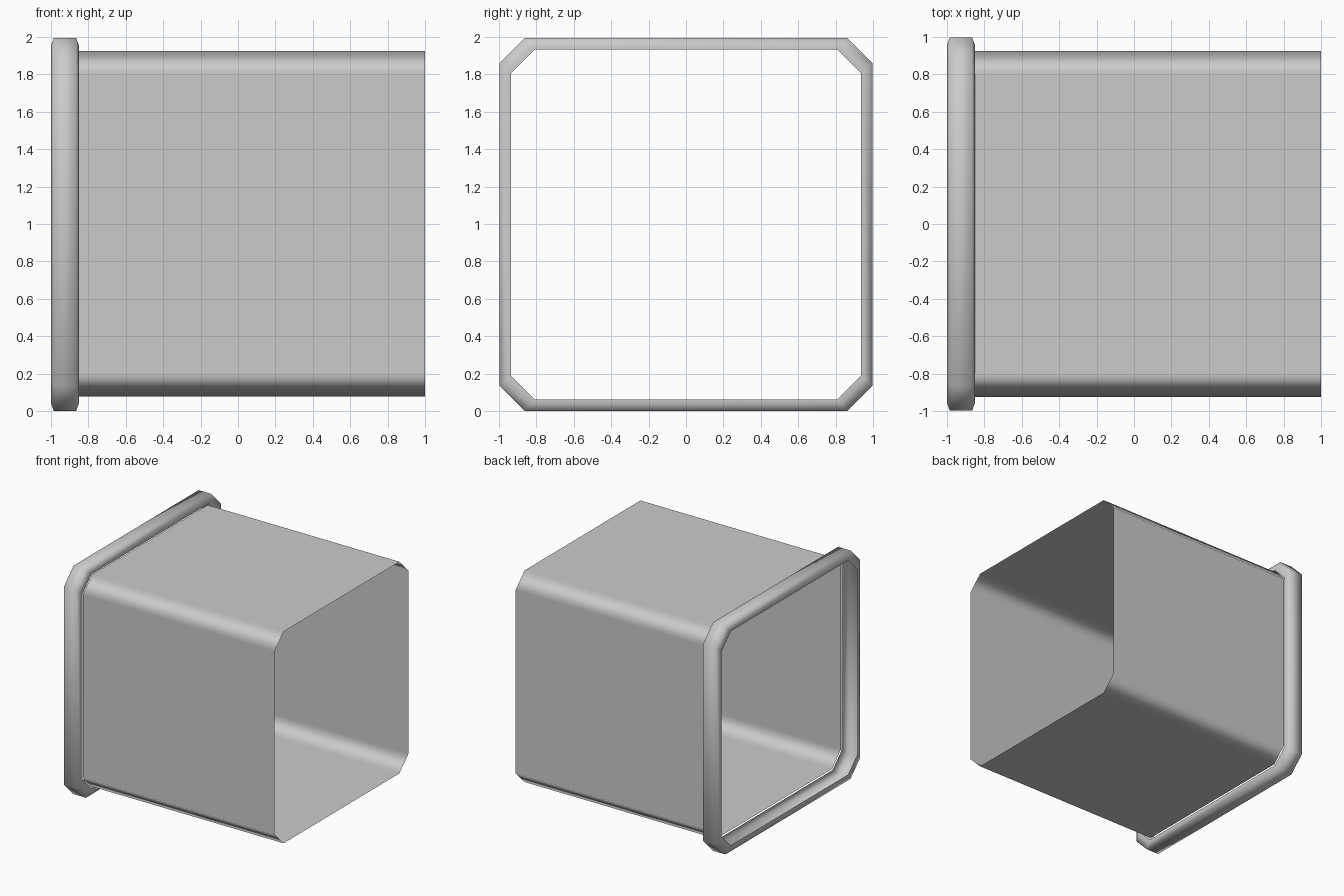
import bpy, bmesh

if "Cube" in bpy.data.objects:
    bpy.data.objects.remove(bpy.data.objects["Cube"])

CZ = 1.0025    # height of the sleeve axis
CORNER = 0.865  # where the chamfer starts on a unit-size square


def octagon(bm, x, r, cz):
    """Square loop with chamfered corners, in the plane at x."""
    c = CORNER
    pts = [(1, -c), (1, c), (c, 1), (-c, 1), (-1, c), (-1, -c), (-c, -1), (c, -1)]
    return [bm.verts.new((x, y * r, cz + z * r)) for y, z in pts]


def loft(name, profile, cz):
    """Skin a series of (x, size) loops into an open smooth shell."""
    bm = bmesh.new()
    loops = [octagon(bm, x, r, cz) for x, r in profile]
    for a, b in zip(loops, loops[1:]):
        for i in range(8):
            j = (i + 1) % 8
            bm.faces.new((a[i], a[j], b[j], b[i]))
    bmesh.ops.recalc_face_normals(bm, faces=bm.faces)
    # make the shell face away from the axis
    if sum(f.normal.dot(f.calc_center_median() - f.calc_center_median().project((1, 0, 0)))
           * f.calc_area() for f in bm.faces if f.calc_center_median().z > cz + 0.5) < 0:
        bmesh.ops.reverse_faces(bm, faces=bm.faces)
    for f in bm.faces:
        f.smooth = True
    mesh = bpy.data.meshes.new(name)
    bm.to_mesh(mesh)
    bm.free()
    obj = bpy.data.objects.new(name, mesh)
    bpy.context.collection.objects.link(obj)
    return obj


# Thin open sleeve: flat walls, softly shaded chamfers
sleeve = loft("sleeve", [(-0.852, 0.924), (1.0, 0.924)], 1.006)
weighted = sleeve.modifiers.new("weighted_normals", 'WEIGHTED_NORMAL')
weighted.weight = 100

# Rolled rim around the left opening, a rounded channel open to the inside
loft("rim", [(-1.0, 0.935), (-1.0, 0.955), (-0.985, 0.9975),
             (-0.865, 0.9975), (-0.85, 0.955), (-0.85, 0.935)], CZ - 0.0025 + 0.0025)

# Rest the model exactly on the ground
low = min(v.co.z for o in bpy.context.collection.objects for v in o.data.vertices)
for o in bpy.context.collection.objects:
    o.location.z -= low
